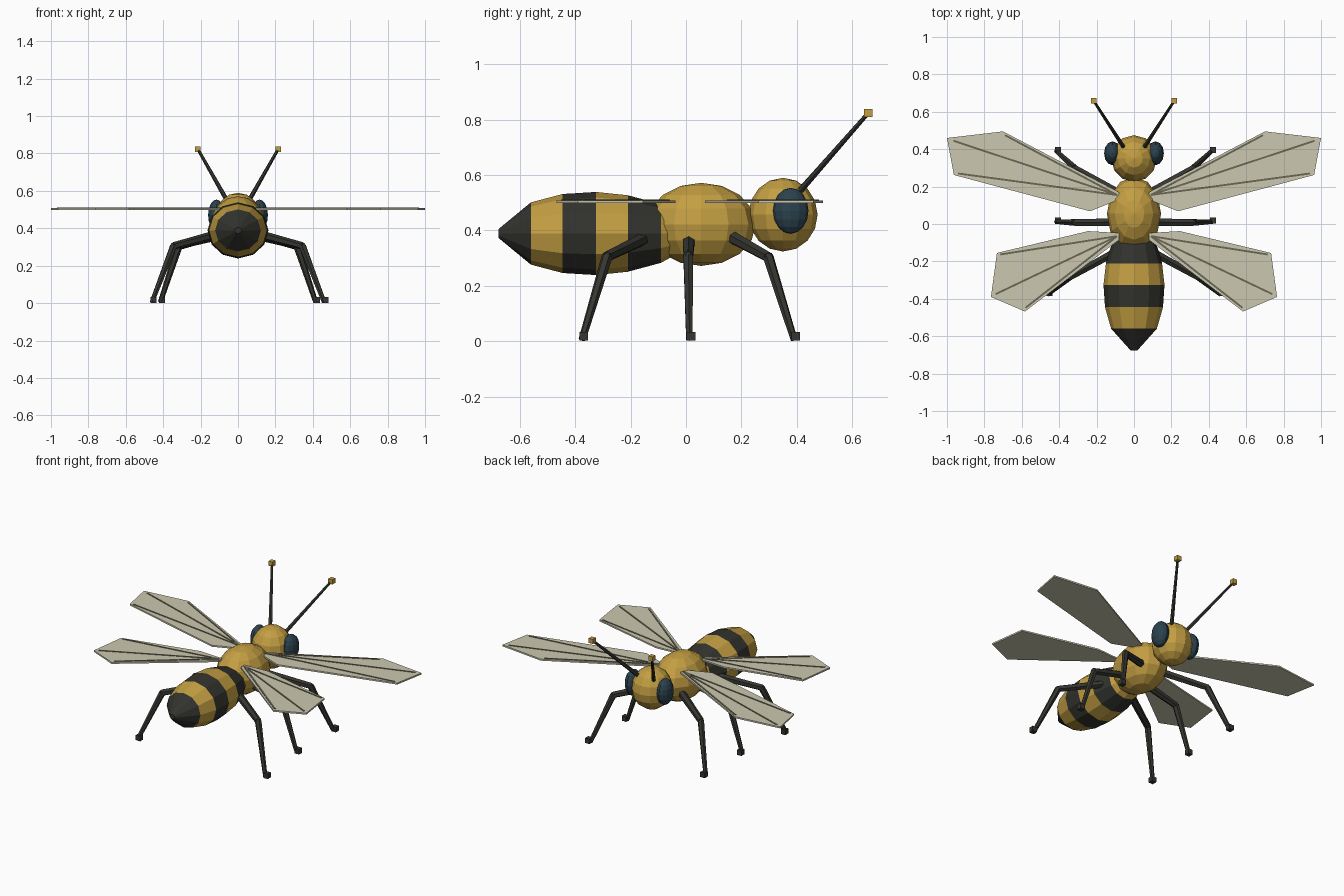
import bpy, bmesh, math
from mathutils import Vector, Matrix

if "Cube" in bpy.data.objects:
    bpy.data.objects.remove(bpy.data.objects["Cube"])


def mat(name, rgb):
    m = bpy.data.materials.new(name)
    m.diffuse_color = (*rgb, 1)
    m.use_nodes = True
    m.node_tree.nodes["Principled BSDF"].inputs["Base Color"].default_value = m.diffuse_color
    return m


YELLOW = mat("honey_yellow", (0.55, 0.345, 0.055))
BLACK = mat("charcoal_black", (0.032, 0.032, 0.027))
LEG = mat("leg_black", (0.036, 0.036, 0.030))
EYE = mat("dark_teal", (0.024, 0.054, 0.075))
WING = mat("pale_wing", (0.60, 0.58, 0.44))
VEIN = mat("vein_brown", (0.15, 0.135, 0.085))


def make(name, bm, *mats):
    bmesh.ops.recalc_face_normals(bm, faces=bm.faces)
    me = bpy.data.meshes.new(name)
    bm.to_mesh(me)
    bm.free()
    for m in mats:
        me.materials.append(m)
    ob = bpy.data.objects.new(name, me)
    bpy.context.collection.objects.link(ob)
    return ob


def ball(name, loc, size, m, seg=12, rings=8):
    bm = bmesh.new()
    bmesh.ops.create_uvsphere(bm, u_segments=seg, v_segments=rings, radius=1)
    bmesh.ops.transform(bm, matrix=Matrix.Translation(loc) @ Matrix.Diagonal((*size, 1)), verts=bm.verts)
    return make(name, bm, m)


def cube(name, loc, size, m):
    bm = bmesh.new()
    bmesh.ops.create_cube(bm, size=size, matrix=Matrix.Translation(loc))
    return make(name, bm, m)


def rod(name, a, b, r1, r2, m):
    a, b = Vector(a), Vector(b)
    d = b - a
    bm = bmesh.new()
    bmesh.ops.create_cone(bm, cap_ends=True, segments=6, radius1=r1, radius2=r2, depth=d.length)
    rot = d.to_track_quat('Z', 'Y').to_matrix().to_4x4()
    bmesh.ops.transform(bm, matrix=Matrix.Translation((a + b) / 2) @ rot, verts=bm.verts)
    return make(name, bm, m)


def plate(name, pts, z0, z1, m):
    bm = bmesh.new()
    f = bm.faces.new([bm.verts.new((x, y, z0)) for x, y in pts])
    ext = bmesh.ops.extrude_face_region(bm, geom=[f])
    verts = [v for v in ext["geom"] if isinstance(v, bmesh.types.BMVert)]
    bmesh.ops.translate(bm, vec=(0, 0, z1 - z0), verts=verts)
    return make(name, bm, m)


def vein(name, a, b, w, m):
    a, b = Vector(a), Vector(b)
    d = (b - a).normalized()
    n = Vector((-d.y, d.x)) * w
    return plate(name, [a - n, b - n, b + n, a + n], 0.513, 0.518, m)


# Abdomen: lathed rings along y with alternating bands
rings = [(-0.676, 0.018), (-0.56, 0.122), (-0.445, 0.155), (-0.325, 0.163),
         (-0.21, 0.15), (-0.09, 0.115), (0.0, 0.06)]
N = 12
bm = bmesh.new()
loops = [[bm.verts.new((r * math.cos(2 * math.pi * i / N), y,
                        0.395 + 0.92 * r * math.sin(2 * math.pi * i / N)))
          for i in range(N)] for y, r in rings]
for k in range(len(loops) - 1):
    for i in range(N):
        j = (i + 1) % N
        f = bm.faces.new((loops[k][i], loops[k][j], loops[k + 1][j], loops[k + 1][i]))
        f.material_index = (k + 1) % 2
bm.faces.new(loops[0]).material_index = 1
bm.faces.new(loops[-1])
make("abdomen", bm, YELLOW, BLACK)

# Thorax and head
ball("thorax", (0, 0.055, 0.428), (0.145, 0.197, 0.15), YELLOW)
ball("head", (0, 0.35, 0.463), (0.122, 0.125, 0.133), YELLOW)

# Wing outlines and vein ends for the right side
fore = [(0.08, 0.13), (0.235, 0.068), (0.963, 0.262), (1.0, 0.46), (0.70, 0.495), (0.08, 0.17)]
hind = [(0.08, -0.085), (0.583, -0.468), (0.765, -0.39), (0.733, -0.155), (0.245, -0.038), (0.08, -0.048)]
wings = {
    "fore_wing": (fore, (0.09, 0.155), [(0.69, 0.475), (0.965, 0.445), (0.94, 0.27)]),
    "hind_wing": (hind, (0.09, -0.065), [(0.715, -0.163), (0.74, -0.375), (0.58, -0.448)]),
}
# Legs: hip, knee, foot for the right side
legs = {
    "front_leg": ((0.09, 0.17, 0.38), (0.315, 0.297, 0.31), (0.415, 0.39, 0.012)),
    "middle_leg": ((0.09, 0.01, 0.37), (0.315, 0.008, 0.315), (0.415, 0.012, 0.012)),
    "back_leg": ((0.09, -0.145, 0.38), (0.345, -0.285, 0.312), (0.46, -0.375, 0.012)),
}

for s, side in ((1, "right"), (-1, "left")):
    def mx(p):
        return (p[0] * s, *p[1:])

    ball(f"eye_{side}", mx((0.115, 0.378, 0.477)), (0.045, 0.064, 0.083), EYE)

    # Antenna with a small cube tip
    tip = mx((0.215, 0.658, 0.83))
    rod(f"antenna_{side}", mx((0.045, 0.395, 0.53)), tip, 0.013, 0.008, LEG)
    cube(f"antenna_tip_{side}", tip, 0.03, YELLOW)

    # Wings with raised veins
    for name, (outline, root, ends) in wings.items():
        plate(f"{name}_{side}", [mx(p) for p in outline], 0.505, 0.515, WING)
        for i, e in enumerate(ends):
            vein(f"{name}_vein_{i + 1}_{side}", mx(root), mx(e), 0.005, VEIN)

    # Legs: thigh, knee joint, shin and foot
    for name, (hip, knee, foot) in legs.items():
        rod(f"{name}_thigh_{side}", mx(hip), mx(knee), 0.024, 0.02, LEG)
        ball(f"{name}_knee_{side}", mx(knee), (0.019, 0.019, 0.019), LEG, 6, 4)
        rod(f"{name}_shin_{side}", mx(knee), mx(foot), 0.02, 0.013, LEG)
        cube(f"{name}_foot_{side}", (foot[0] * s + 0.008, foot[1] + 0.006, 0.024), 0.032, LEG)

# Rest the lowest point on the ground
low = min(v.co.z for o in bpy.data.objects for v in o.data.vertices)
for o in bpy.data.objects:
    o.location.z -= low
